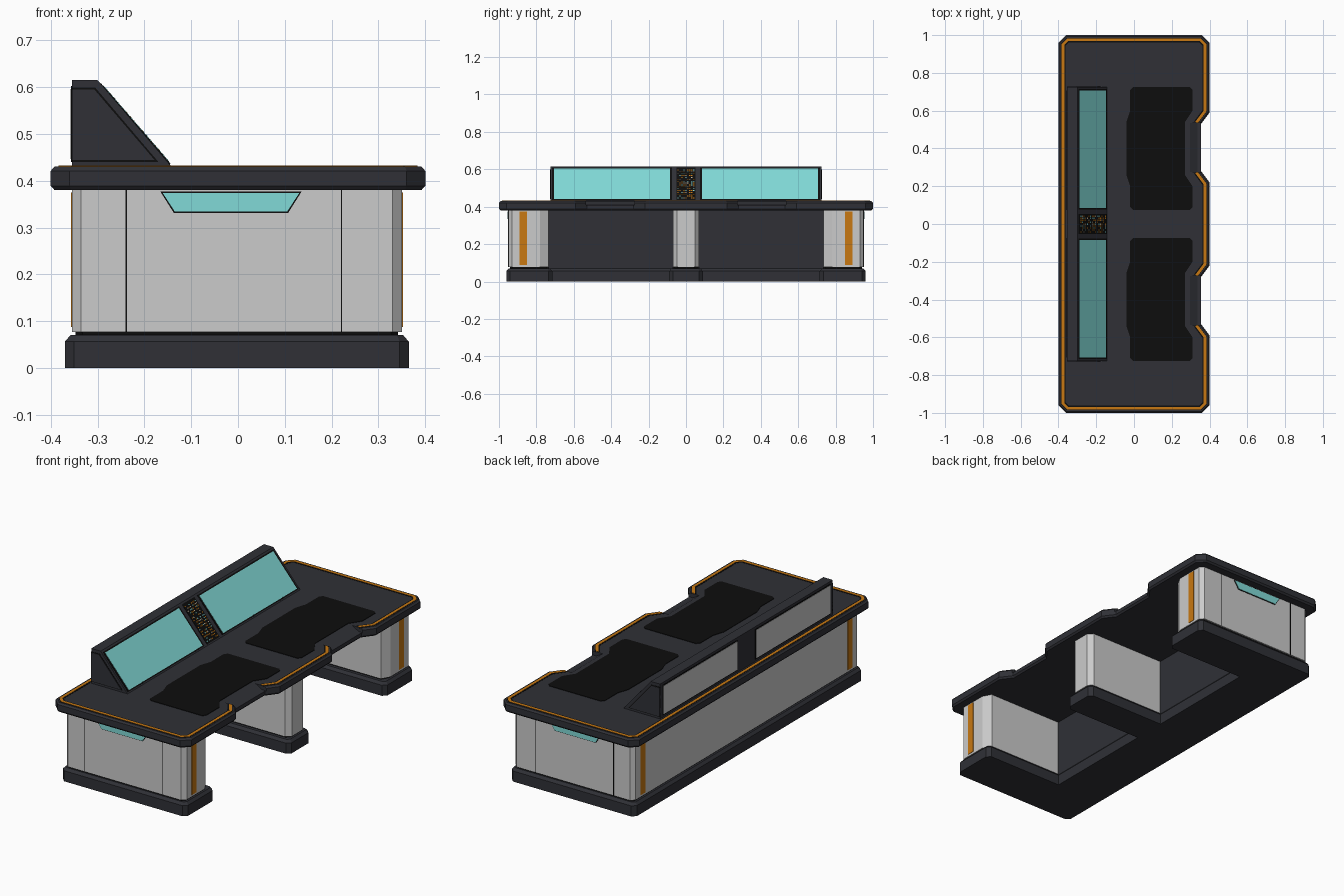
import bpy, bmesh, random
from mathutils import Vector

if "Cube" in bpy.data.objects:
    bpy.data.objects.remove(bpy.data.objects["Cube"])

random.seed(4)
COL = {'dark': (.029, .030, .037), 'black': (.004, .004, .004), 'teal': (.22, .70, .68),
       'orange': (.58, .19, .006), 'cream': (.6, .5, .35), 'shade': (.012, .012, .015)}
MATS = {}
for n, c in COL.items():
    MATS[n] = bpy.data.materials.new(n)
    MATS[n].diffuse_color = (*c, 1)


def make(name, solids, col=None):
    """Each solid is a list of rings that are skinned together and capped."""
    bm = bmesh.new()
    for rings in solids:
        vs = [[bm.verts.new(p) for p in r] for r in rings]
        n = len(vs[0])
        for a, b in zip(vs, vs[1:]):
            for i in range(n):
                bm.faces.new((a[i], a[(i + 1) % n], b[(i + 1) % n], b[i]))
        bm.faces.new(vs[0][::-1])
        bm.faces.new(vs[-1])
    bmesh.ops.recalc_face_normals(bm, faces=bm.faces)
    me = bpy.data.meshes.new(name)
    bm.to_mesh(me)
    bm.free()
    ob = bpy.data.objects.new(name, me)
    bpy.context.collection.objects.link(ob)
    if col:
        me.materials.append(MATS[col])
    return ob


def box(x0, x1, y0, y1, z0, z1):
    return [[(x0, y0, z), (x1, y0, z), (x1, y1, z), (x0, y1, z)] for z in (z0, z1)]


def along_y(pts, y0, y1):
    return [[(x, y, z) for x, z in pts] for y in (y0, y1)]


def mirror(half):
    return half + [(x, -y) for x, y in reversed(half)]


def inset(pts, d):
    """Mitred inward offset of a counter-clockwise outline."""
    out = []
    for i, p in enumerate(pts):
        p, a, b = Vector(p), Vector(pts[i - 1]), Vector(pts[(i + 1) % len(pts)])
        e, f = (p - a).normalized(), (b - p).normalized()
        m = Vector((-e.y - f.y, e.x + f.x))
        out.append(tuple(p + m * (2 * d / m.length_squared)))
    return out


def slab(outline, layers):
    return [[(x, y, z) for x, y in inset(outline, d)] for d, z in layers]


# plinth, shadow gap and three-legged body
base = mirror([(.365, .07), (.345, .09), (-.1, .09), (-.1, .715), (.345, .715), (.365, .735),
               (.365, .94), (.345, .96), (-.35, .96), (-.37, .94)])
body = mirror([(.35, .047), (.325, .07), (-.12, .07), (-.12, .735), (.325, .735), (.35, .78),
               (.35, .93), (.33, .95), (-.335, .95), (-.355, .93)])
make('plinth', [slab(base, [(0, 0), (0, .056), (.012, .07)])], 'dark')
make('shadow_gap', [slab(body, [(.008, .068), (.008, .078)])], 'black')
make('body', [slab(body, [(0, .077), (0, .382)])])

# kneehole back panels, corner stripes, end seams
make('kneehole_panels', [box(-.122, -.115, min(s * .07, s * .735), max(s * .07, s * .735), .07, .381)
                         for s in (1, -1)], 'dark')
make('corner_stripes', [box(x - .002, x + .002, s * .87 - .02, s * .87 + .02, .088, .375)
                        for s in (1, -1) for x in (.35, -.355)], 'orange')
make('end_seams', [box(x - .0015, x + .0015, s * .95 - .001, s * .95 + .001, .077, .381)
                   for s in (1, -1) for x in (-.239, .221)], 'black')

# end lights under the table top
vent = [(-.135, .334), (.105, .334), (.131, .374), (-.161, .374)]
rim = [(-.137, .331), (.107, .331), (.136, .377), (-.166, .377)]
make('end_light_rims', [along_y(rim, s * .948, s * .952) for s in (1, -1)], 'black')
make('end_lights', [along_y(vent, s * .948, s * .954) for s in (1, -1)], 'teal')

# table top with sloping seat notches
top = mirror([(.4, .22), (.355, .28), (.355, .53), (.4, .59), (.4, .96), (.36, 1),
              (-.36, 1), (-.4, .96)])
table = make('table_top', [slab(top, [(.008, .38), (0, .389), (0, .421), (.008, .43)])], 'dark')
wedge = [(.295, .4305), (.335, .408), (.42, .408), (.42, .46), (.295, .46)]
cutter = make('notch_cutter', [along_y(wedge, .275, .535), along_y(wedge, -.535, -.275)], 'dark')
cutter.hide_render = True
cutter.hide_viewport = True
cutter.display_type = 'WIRE'
cut = table.modifiers.new('notches', 'BOOLEAN')
cut.operation = 'DIFFERENCE'
cut.solver = 'EXACT'
cut.object = cutter


# inlaid edge stripe, broken at the notches
def inlay(d0, d1, z, idx):
    a, b = inset(top, d0), inset(top, d1)
    return [[(*a[i], .426), (*a[i], z), (*b[i], z), (*b[i], .426)] for i in idx]


runs = [list(range(3, 13)), [14, 15, 0, 1]]
runs[0] = [2] + runs[0] + [13]
make('stripe_groove', [inlay(.014, .038, .4308, r) for r in runs], 'black')
make('edge_stripe', [inlay(.017, .031, .432, r) for r in runs], 'orange')

# desk pads
ph = [(.27, .14), (.31, .20), (.31, .31), (.295, .325), (-.005, .325), (-.02, .31),
      (-.02, .20), (-.04, .14)]
make('desk_pads', [[[(x, y + c, z) for x, y in mirror(ph)] for z in (.428, .4325)]
                   for c in (.4, -.4)], 'black')

# console housing with end panels
hull = [(-.355, .428), (-.14, .428), (-.30, .615), (-.355, .615)]
make('console', [along_y(hull, -.725, .725)], 'dark')
cheek = [(-.355, .44), (-.17, .44), (-.305, .599), (-.355, .599)]
cheek_in = [(-.355, .444), (-.178, .444), (-.307, .595), (-.355, .595)]
make('cheek_lines', [along_y(cheek, s * .72, s * .726) for s in (1, -1)], 'black')
make('cheek_panels', [along_y(cheek_in, s * .72, s * .728) for s in (1, -1)], 'dark')

# console back panels
ys = [(.08, .70), (-.70, -.08)]
make('back_panel_rims', [box(-.3565, -.35, a - .006, b + .006, .440, .602) for a, b in ys], 'black')
make('back_panels', [box(-.358, -.35, a, b, .446, .596) for a, b in ys])


# plates lying on the console slope
def plate(y0, y1, t0, t1, h):
    def at(t, k):
        return (-.14 - .16 * t + .756 * k, .43 + .185 * t + .654 * k)
    return along_y([at(t0, -.004), at(t1, -.004), at(t1, h), at(t0, h)], y0, y1)


make('screen_rims', [plate(a, b, .03, .96, .001) for a, b in ((.076, .716), (-.716, -.076))], 'black')
make('screens', [plate(a, b, .055, .93, .002) for a, b in ((.086, .706), (-.706, -.086))], 'teal')
make('button_panel', [plate(-.052, .052, .03, .96, .001)], 'black')

# scattered indicator buttons
lights = {'teal': [], 'orange': [], 'cream': []}
for r in range(16):
    for c in range(9):
        if random.random() < .6:
            y, t = -.043 + c * .0105, .07 + r * .054
            kind = random.choice(['teal', 'orange', 'orange', 'cream'])
            lights[kind].append(plate(y - .003, y + .004, t, t + .022, .0025))
for kind, parts in lights.items():
    make('buttons_' + kind, parts, kind)

for m in bpy.data.materials:
    if m.users and not m.is_grease_pencil:
        m.use_nodes = True
        m.node_tree.nodes["Principled BSDF"].inputs["Base Color"].default_value = m.diffuse_color
